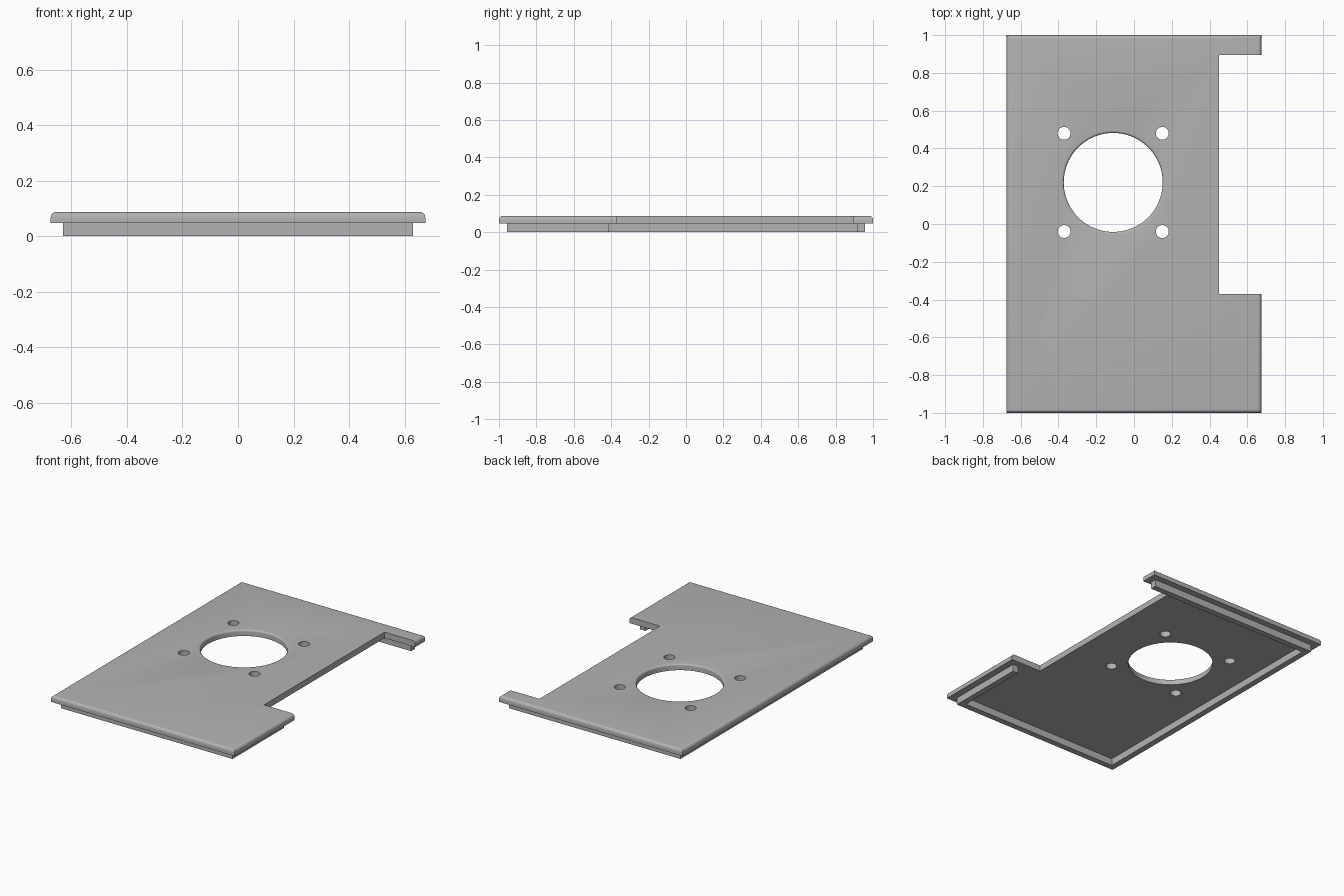
import bpy, bmesh, math

default = bpy.data.objects.get("Cube")
if default:
    bpy.data.objects.remove(default, do_unlink=True)

HALF_X, HALF_Y = 0.675, 1.0
Z_MID, Z_TOP = 0.047, 0.087

grey = bpy.data.materials.new("light grey plastic")
grey.use_nodes = True
colour = (0.45, 0.45, 0.45, 1)
grey.diffuse_color = colour
grey.node_tree.nodes["Principled BSDF"].inputs["Base Color"].default_value = colour


def make_object(name, bm):
    bmesh.ops.recalc_face_normals(bm, faces=bm.faces)
    mesh = bpy.data.meshes.new(name)
    bm.to_mesh(mesh)
    bm.free()
    mesh.materials.append(grey)
    obj = bpy.data.objects.new(name, mesh)
    bpy.context.collection.objects.link(obj)
    return obj


def prism(name, outline, z0, z1, round_top=0):
    bm = bmesh.new()
    base = bm.faces.new([bm.verts.new((x, y, z0)) for x, y in outline])
    up = bmesh.ops.extrude_face_region(bm, geom=[base], use_keep_orig=True)["geom"]
    top = [v for v in up if isinstance(v, bmesh.types.BMVert)]
    bmesh.ops.translate(bm, verts=top, vec=(0, 0, z1 - z0))
    if round_top:
        edges = [e for e in bm.edges if all(v in top for v in e.verts)]
        bmesh.ops.bevel(bm, geom=edges, offset=round_top, segments=5,
                        profile=0.5, affect='EDGES')
    return make_object(name, bm)


def round_cutter(name, x, y, rings, sides):
    """Closed turned solid; rings are (radius, height) from bottom to top."""
    bm = bmesh.new()
    loops = []
    for r, z in rings:
        loops.append([bm.verts.new((x + r * math.cos(a), y + r * math.sin(a), z))
                      for a in (math.tau * i / sides for i in range(sides))])
    for low, high in zip(loops, loops[1:]):
        for i in range(sides):
            j = (i + 1) % sides
            bm.faces.new((low[i], low[j], high[j], high[i]))
    bm.faces.new(loops[0])
    bm.faces.new(loops[-1])
    return make_object(name, bm)


def box_outline(x0, x1, y0, y1):
    return [(x0, y0), (x1, y0), (x1, y1), (x0, y1)]


# Cover plate with rounded upper rim
plate = prism("cover_plate", box_outline(-HALF_X, HALF_X, -HALF_Y, HALF_Y),
              Z_MID, Z_TOP, round_top=0.02)

# Side notch
cutters = [prism("notch_cutter", box_outline(0.45, 0.8, -0.37, 0.895), -0.1, 0.2)]

# Large opening with a softened upper lip
CX, CY, R, LIP = -0.11, 0.22, 0.262, 0.012
rings = [(R, -0.1)]
for i in range(6):
    a = math.pi / 2 * i / 5
    rings.append((R + LIP * (1 - math.cos(a)), Z_TOP - LIP + LIP * math.sin(a)))
rings.append((R + LIP, 0.2))
cutters.append(round_cutter("opening_cutter", CX, CY, rings, 96))

# Four screw holes around the opening
for sx in (-1, 1):
    for sy in (-1, 1):
        cutters.append(round_cutter("screw_hole_cutter", CX + sx * 0.26, CY + sy * 0.26,
                                    [(0.034, -0.1), (0.034, 0.2)], 40))

for cutter in cutters:
    mod = plate.modifiers.new(cutter.name, 'BOOLEAN')
    mod.operation = 'DIFFERENCE'
    mod.solver = 'EXACT'
    mod.object = cutter
bpy.context.view_layer.objects.active = plate
plate.select_set(True)
for name in [m.name for m in plate.modifiers]:
    bpy.ops.object.modifier_apply(modifier=name)
for cutter in cutters:
    bpy.data.objects.remove(cutter, do_unlink=True)
bpy.ops.object.shade_smooth_by_angle(angle=math.radians(30))

# Locating lip underneath, open along the notch
X, Y, T = 0.63, 0.957, 0.04
prism("locating_lip", [
    (X, Y), (-X, Y), (-X, -Y), (X, -Y), (X, -0.415), (X - T, -0.415),
    (X - T, T - Y), (T - X, T - Y), (T - X, Y - T), (X, Y - T)], 0, Z_MID)
